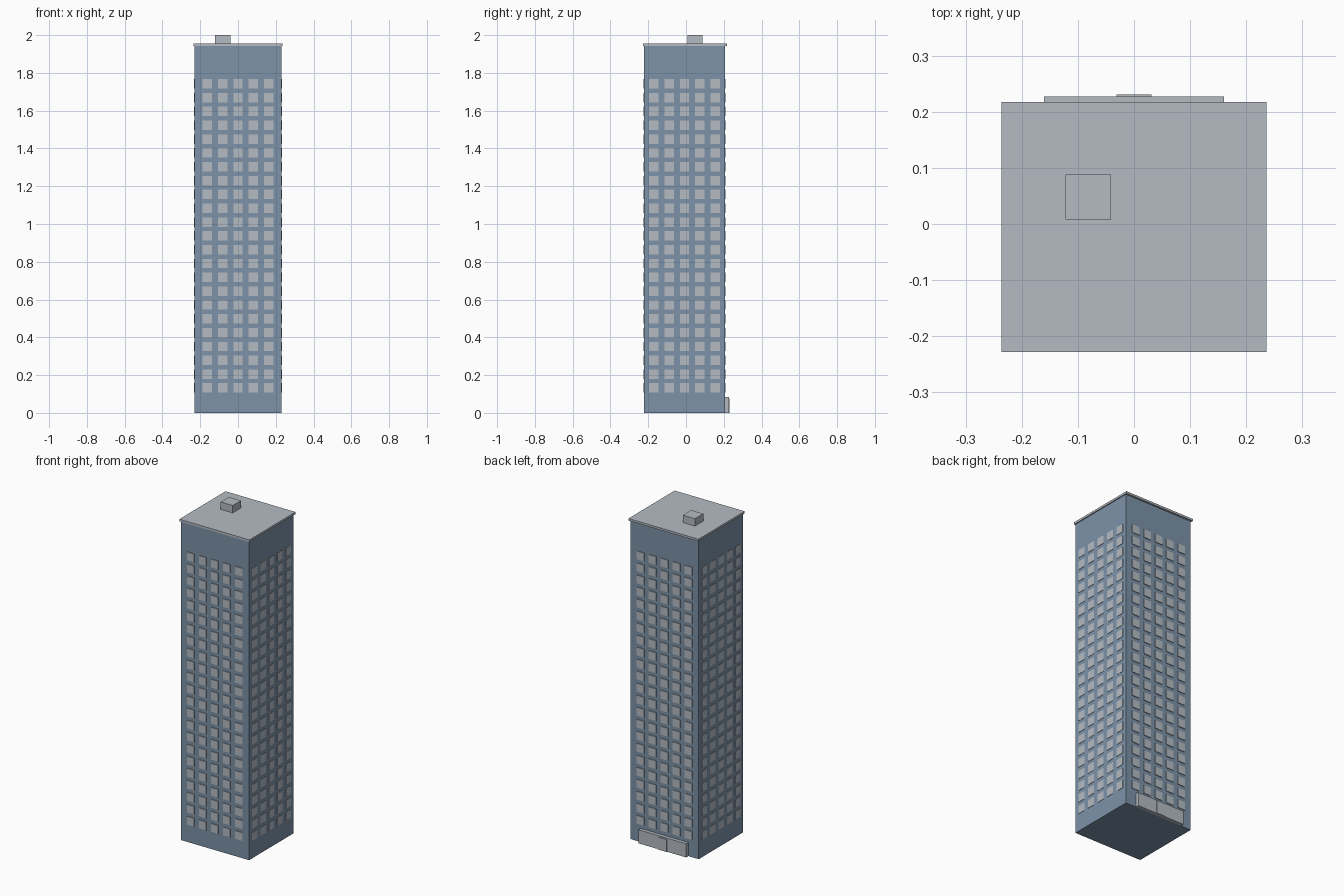
import bpy, bmesh
from mathutils import Matrix, Vector

cube = bpy.data.objects.get("Cube")
if cube:
    bpy.data.objects.remove(cube, do_unlink=True)


def material(name, rgb):
    m = bpy.data.materials.new(name)
    m.use_nodes = True
    m.diffuse_color = (*rgb, 1)
    bsdf = next(n for n in m.node_tree.nodes if n.type == "BSDF_PRINCIPLED")
    bsdf.inputs["Base Color"].default_value = (*rgb, 1)
    return m


BLUE = material("slate blue wall", (0.20, 0.29, 0.395))
GREY = material("pale grey trim", (0.46, 0.50, 0.545))


def boxes(name, spans, mat):
    """One object made of boxes, each given as (low corner, high corner)."""
    bm = bmesh.new()
    for low, high in spans:
        low, high = Vector(low), Vector(high)
        place = Matrix.Translation((low + high) / 2) @ Matrix.Diagonal((*(high - low), 1))
        bmesh.ops.create_cube(bm, size=1, matrix=place)
    mesh = bpy.data.meshes.new(name)
    bm.to_mesh(mesh)
    bm.free()
    mesh.materials.append(mat)
    obj = bpy.data.objects.new(name, mesh)
    bpy.context.collection.objects.link(obj)
    return obj


# Tower extents
SIDE, FRONT, BACK, TOP = 0.23, -0.222, 0.206, 1.942
MID_Y = (FRONT + BACK) / 2

boxes("tower_walls", [((-SIDE, FRONT, 0), (SIDE, BACK, TOP))], BLUE)
boxes("roof_slab", [((-0.236, -0.228, TOP), (0.236, 0.217, 1.955))], GREY)
boxes("roof_hut", [((-0.122, 0.008, 1.955), (-0.041, 0.088, 2))], GREY)

# Windows: the same grid of thin plates on all four walls
COLUMNS, ROWS, STEP_X, STEP_Z, HALF = 5, 23, 0.081, 0.0732, 0.025
face_windows, side_windows = [], []
for row in range(ROWS):
    z = 0.132 + row * STEP_Z
    for col in range(COLUMNS):
        u = (col - (COLUMNS - 1) / 2) * STEP_X
        for wall in (FRONT, BACK):
            face_windows.append(((u - HALF, wall - 0.004, z - HALF),
                                 (u + HALF, wall + 0.004, z + HALF)))
        for wall in (-SIDE, SIDE):
            v = MID_Y + u
            side_windows.append(((wall - 0.002, v - HALF, z - HALF),
                                 (wall + 0.002, v + HALF, z + HALF)))
boxes("front_and_back_windows", face_windows, GREY)
boxes("side_windows", side_windows, GREY)

# Entrance on the back wall with a slightly proud door
boxes("entrance_block", [((-0.16, BACK, 0), (0.16, 0.227, 0.083))], GREY)
boxes("entrance_door", [((-0.031, 0.225, 0), (0.031, 0.231, 0.075))], GREY)
